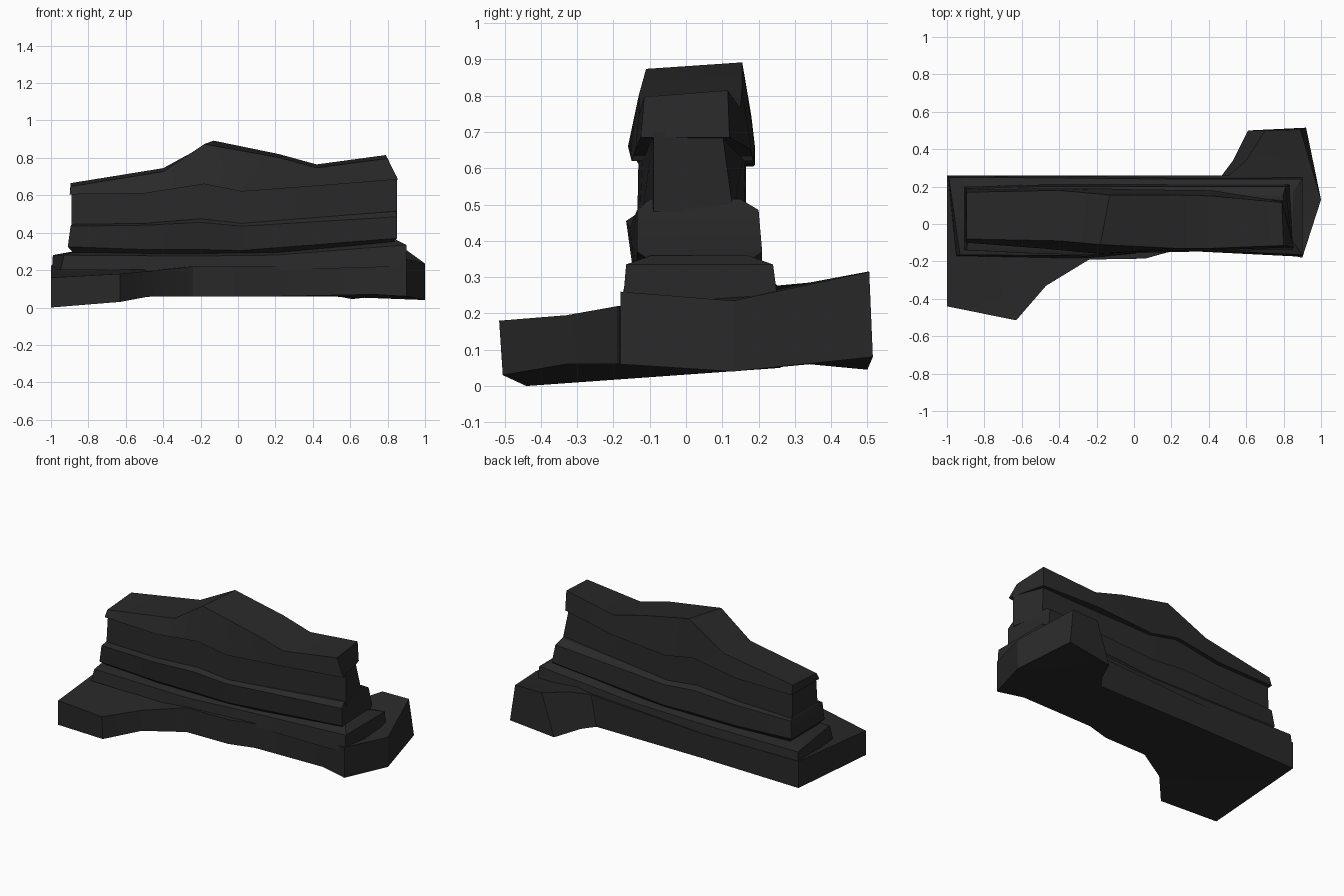
import bpy
import bmesh
from math import radians

default_cube = bpy.data.objects.get("Cube")
if default_cube:
    bpy.data.objects.remove(default_cube, do_unlink=True)

# One dark stone colour
stone = bpy.data.materials.new("dark_stone")
stone_colour = (0.022, 0.022, 0.022, 1.0)
stone.use_nodes = True
stone.diffuse_color = stone_colour
shader = stone.node_tree.nodes["Principled BSDF"]
shader.inputs["Base Color"].default_value = stone_colour
shader.inputs["Roughness"].default_value = 0.9


def finish(bm, name):
    """Turn the bmesh into a stone object, smooth across shallow bends."""
    bmesh.ops.recalc_face_normals(bm, faces=bm.faces[:])
    mesh = bpy.data.meshes.new(name)
    bm.to_mesh(mesh)
    bm.free()
    mesh.materials.append(stone)
    mesh.shade_smooth()
    mesh.set_sharp_from_angle(angle=radians(28))
    part = bpy.data.objects.new(name, mesh)
    bpy.context.collection.objects.link(part)
    return part


def layer(name, *rails, tilt=0.0):
    """Loft a long slab through rails, lowest first.

    Each rail point is (x, front y, back y, z, [back x offset]);
    tilt drops the top front edge.
    """
    bm = bmesh.new()
    rings = []
    for station in zip(*rails):
        front, back = [], []
        for x, front_y, back_y, z, *skew in station:
            front.append((x, front_y, z))
            back.append((x + sum(skew), back_y, z))
        x, y, z = front[-1]
        front[-1] = (x, y, z - tilt)
        corners = front + back[::-1]
        rings.append([bm.verts.new(corner) for corner in corners])
    count = len(rings[0])
    for first, second in zip(rings, rings[1:]):
        for i in range(count):
            j = (i + 1) % count
            bm.faces.new((first[i], first[j], second[j], second[i]))
    # End faces, one quad between each pair of rails
    for ring in (rings[0], rings[-1]):
        for i in range(len(rails) - 1):
            bm.faces.new((ring[i], ring[i + 1], ring[-i - 2], ring[-i - 1]))
    return finish(bm, name)


def plinth(name, outline):
    """Irregular prism; points are (x, y, bottom z, top z, [top shift])."""
    bm = bmesh.new()
    bottom, top = [], []
    for x, y, low, high, *shift in outline:
        dx, dy = shift or (0, 0)
        bottom.append(bm.verts.new((x, y, low)))
        top.append(bm.verts.new((x + dx, y + dy, high)))
    count = len(outline)
    for i in range(count):
        j = (i + 1) % count
        bm.faces.new((bottom[i], bottom[j], top[j], top[i]))
    caps = [bm.faces.new(bottom), bm.faces.new(top)]
    bmesh.ops.triangulate(bm, faces=caps)
    return finish(bm, name)


# Base with a front spur on one end and a back spur on the other
plinth("base_rock", [
    (-1, -.44, 0, .16), (-.63, -.505, .03, .18, 0, -.01),
    (-.47, -.33, .06, .195), (-.24, -.19, .06, .22), (.06, -.185, .06, .22),
    (.22, -.14, .06, .22), (.72, -.145, .07, .24), (.9, -.18, .06, .26),
    (1, .13, .04, .235), (.92, .515, .08, .315, -.03, -.01),
    (.61, .5, .045, .315, .09, 0), (.53, .34, .06, .285, .07, 0),
    (.47, .26, .06, .26, .04, 0), (-.3, .26, .06, .22), (-1, .26, .05, .225),
])

# Low step above the base, with a sloping top
layer("lower_step",
      [(-.95, -.17, .258, .2, -.045), (-.25, -.185, .258, .2),
       (.2, -.14, .255, .2), (.9, -.175, .255, .22)],
      [(-.93, -.165, .25, .28, -.06), (-.25, -.17, .245, .275),
       (.2, -.13, .24, .28), (.9, -.165, .24, .335)],
      [(-.88, -.08, .17, .3), (-.25, -.1, .17, .295),
       (.2, -.1, .17, .3), (.85, -.095, .17, .36)])

# Middle ledge with a flared underside and a bevelled top
layer("middle_ledge",
      [(-.87, -.08, .17, .28), (-.5, -.1, .18, .27), (-.2, -.1, .18, .27),
       (.02, -.1, .18, .27), (.83, -.09, .17, .34)],
      [(-.91, -.14, .2, .325), (-.5, -.145, .21, .31), (-.2, -.145, .21, .31),
       (.02, -.14, .21, .305), (.85, -.135, .21, .37, -.02)],
      [(-.895, -.14, .19, .435), (-.5, -.16, .2, .44), (-.2, -.165, .2, .455),
       (.02, -.155, .2, .435), (.85, -.135, .2, .485, -.04)],
      [(-.89, -.1, .16, .445), (-.5, -.13, .17, .45), (-.2, -.135, .17, .475),
       (.02, -.13, .165, .45), (.845, -.1, .15, .515, -.05)])

# Recessed wall below the cap
layer("upper_wall",
      [(-.89, -.1, .17, .4), (-.2, -.135, .165, .42),
       (.02, -.13, .165, .4), (.85, -.09, .13, .48, -.04)],
      [(-.89, -.08, .16, .62), (-.2, -.13, .165, .68),
       (.02, -.12, .16, .64), (.85, -.09, .1, .7, -.07)])

# Peaked cap
layer("peaked_cap",
      [(-.9, -.1, .185, .605), (-.5, -.13, .19, .61), (-.18, -.16, .19, .66),
       (.02, -.15, .185, .62), (.42, -.14, .18, .65),
       (.855, -.125, .12, .685, -.06)],
      [(-.895, -.08, .17, .665), (-.4, -.09, .18, .745),
       (-.18, -.11, .155, .892, .05), (.22, -.13, .155, .82),
       (.42, -.13, .15, .765), (.8, -.115, .115, .815, -.01)], tilt=.018)
